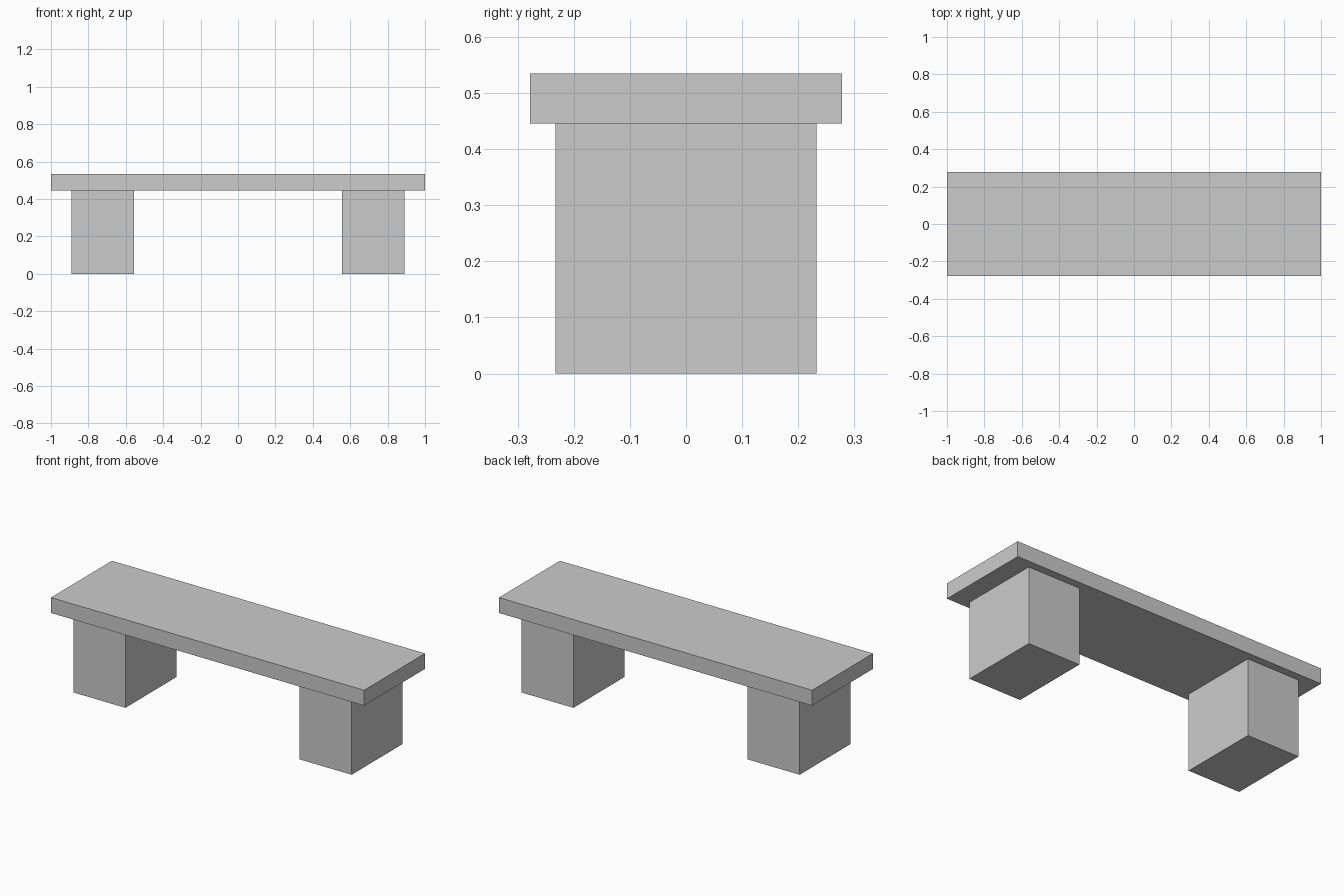
import bpy

if "Cube" in bpy.data.objects:
    bpy.data.objects.remove(bpy.data.objects["Cube"])

# Single stone colour
stone = bpy.data.materials.new("grey_stone")
stone.diffuse_color = (0.6, 0.6, 0.6, 1)
stone.use_nodes = True
stone.node_tree.nodes["Principled BSDF"].inputs["Base Color"].default_value = stone.diffuse_color


def block(name, x, y, z):
    """Box spanning the given (min, max) ranges."""
    spans = (x, y, z)
    centre = [(a + b) / 2 for a, b in spans]
    bpy.ops.mesh.primitive_cube_add(size=1, location=centre)
    obj = bpy.context.object
    obj.name = name
    obj.scale = [b - a for a, b in spans]
    bpy.ops.object.transform_apply(location=False, rotation=False, scale=True)
    obj.data.materials.append(stone)
    return obj


# Seat slab
block("seat", (-1, 1), (-0.278, 0.278), (0.446, 0.535))

# Block legs, one at each end
for name, side in (("left_leg", -1), ("right_leg", 1)):
    x = sorted((side * 0.556, side * 0.889))
    block(name, x, (-0.233, 0.233), (0, 0.446))
